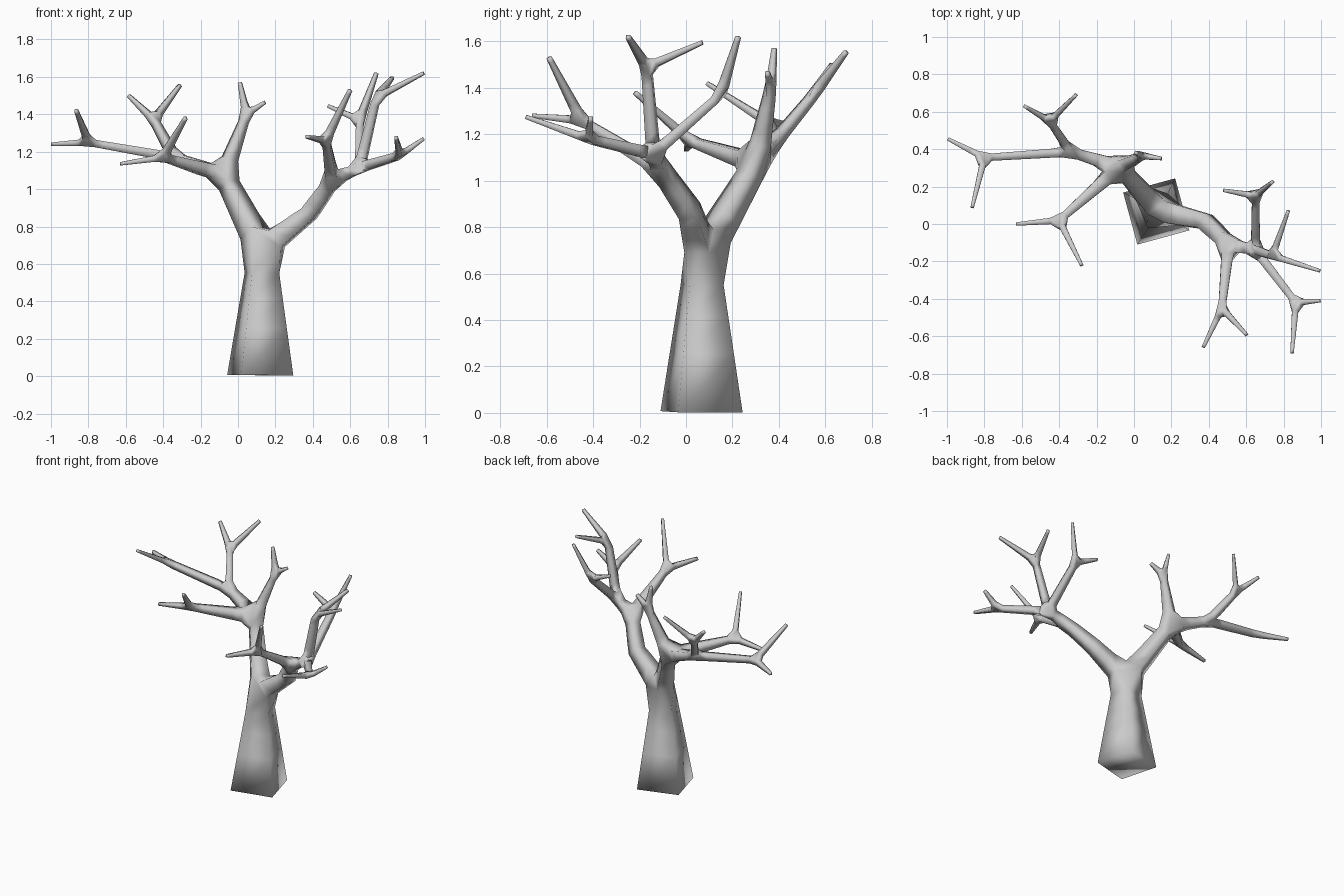
import bpy

cube = bpy.data.objects.get("Cube")
if cube:
    bpy.data.objects.remove(cube, do_unlink=True)

bark = bpy.data.materials.new("grey_bark")
bark.use_nodes = True
colour = (0.6, 0.6, 0.6, 1)
bark.diffuse_color = colour
bark.node_tree.nodes["Principled BSDF"].inputs["Base Color"].default_value = colour

points, radii, edges = [], [], []


def grow(parent, x, y, z, radius):
    """Add one joint and connect it to its parent joint."""
    points.append((x, y, z))
    radii.append(radius)
    index = len(points) - 1
    if parent is not None:
        edges.append((parent, index))
    return index


def twig(parent, joint, tips, radius=0.019):
    """Add a joint that splits into thin tips."""
    node = grow(parent, *joint, radius)
    for tip in tips:
        grow(node, *tip, 0.009)


# Trunk
base = grow(None, 0.119, 0.067, 0.005, 0.144)
fork = grow(base, 0.13, 0.07, 0.675, 0.06)

# Limb on the model's left and its twigs
left_knee = grow(fork, 0.38, 0.015, 0.87, 0.042)
left_crown = grow(left_knee, 0.505, -0.105, 1.045, 0.034)
twig(left_crown, (0.47, -0.45, 1.26), [(0.37, -0.66, 1.28), (0.60, -0.59, 1.53)])
left_side = grow(left_crown, 0.65, -0.14, 1.115, 0.025)
twig(left_side, (0.65, 0.15, 1.37), [(0.48, 0.18, 1.445), (0.74, 0.225, 1.62)])
twig(left_side, (0.74, -0.17, 1.49), [(0.825, 0.07, 1.595), (0.993, -0.25, 1.62)])
twig(left_side, (0.865, -0.42, 1.18), [(0.993, -0.41, 1.27), (0.845, -0.69, 1.275)])

# Limb on the model's right and its twigs
right_crown = grow(fork, -0.075, 0.305, 1.075, 0.04)
twig(right_crown, (0.045, 0.365, 1.40), [(0.01, 0.38, 1.57), (0.145, 0.35, 1.465)])
twig(right_crown, (-0.40, 0.02, 1.17), [(-0.63, 0.0, 1.135), (-0.28, -0.22, 1.38)])
right_side = grow(right_crown, -0.34, 0.385, 1.17, 0.025)
twig(right_side, (-0.80, 0.355, 1.25), [(-0.995, 0.455, 1.24), (-0.865, 0.09, 1.42)])
twig(right_side, (-0.45, 0.55, 1.37), [(-0.585, 0.63, 1.50), (-0.31, 0.69, 1.555)])

# Skin the skeleton with square sections
mesh = bpy.data.meshes.new("bare_tree")
mesh.from_pydata(points, edges, [])
mesh.materials.append(bark)
tree = bpy.data.objects.new("bare_tree", mesh)
bpy.context.collection.objects.link(tree)
skin = tree.modifiers.new("Skin", "SKIN")
skin.use_smooth_shade = True
for vertex, radius in zip(mesh.skin_vertices[0].data, radii):
    vertex.radius = (radius, radius)
mesh.skin_vertices[0].data[base].use_root = True
